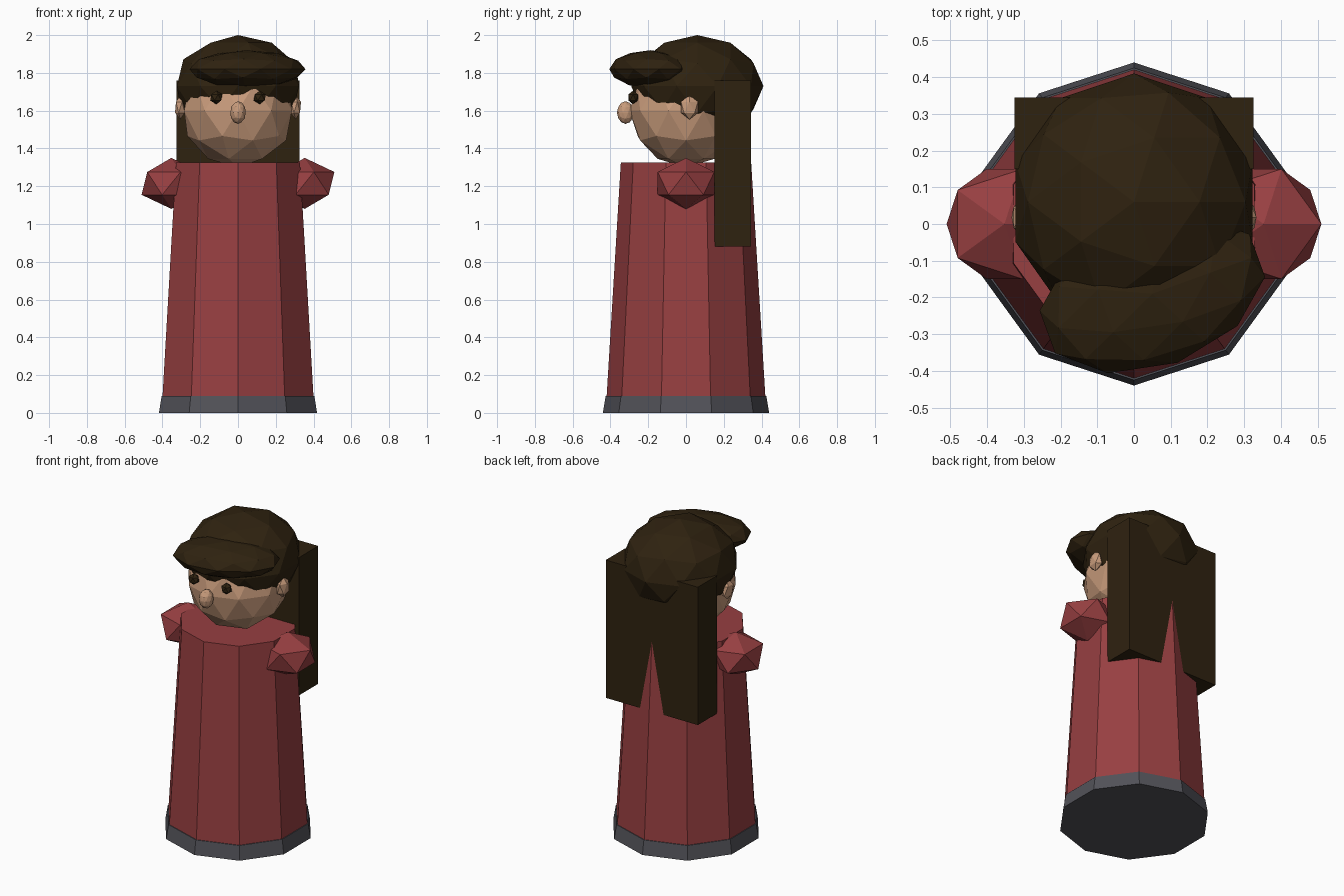
import bpy
import bmesh
import math
from mathutils import Matrix, Vector

cube = bpy.data.objects.get("Cube")
if cube:
    bpy.data.objects.remove(cube, do_unlink=True)


def material(name, rgb):
    mat = bpy.data.materials.new(name)
    color = (*rgb, 1)
    mat.diffuse_color = color
    mat.use_nodes = True
    shader = next(n for n in mat.node_tree.nodes if n.type == "BSDF_PRINCIPLED")
    shader.inputs["Base Color"].default_value = color
    shader.inputs["Roughness"].default_value = 0.9
    return mat


red = material("red cloth", (0.31, 0.05, 0.053))
grey = material("dark grey", (0.085, 0.085, 0.1))
skin = material("skin", (0.58, 0.33, 0.2))
brown = material("dark brown hair", (0.028, 0.016, 0.005))


def finish(name, bm, mat):
    mesh = bpy.data.meshes.new(name)
    bmesh.ops.recalc_face_normals(bm, faces=bm.faces)
    bm.to_mesh(mesh)
    bm.free()
    mesh.materials.append(mat)
    obj = bpy.data.objects.new(name, mesh)
    bpy.context.collection.objects.link(obj)
    return obj


def ball(name, center, radii, mat, detail=2, turn=0):
    """Faceted ellipsoid, turned about the vertical axis."""
    bm = bmesh.new()
    bmesh.ops.create_icosphere(bm, subdivisions=detail, radius=1)
    place = (Matrix.Translation(center)
             @ Matrix.Rotation(math.radians(turn), 4, "Z")
             @ Matrix.Diagonal((*radii, 1)))
    bmesh.ops.transform(bm, matrix=place, verts=bm.verts)
    return finish(name, bm, mat)


def tapered_drum(name, z0, r0, z1, r1, mat, sides=10):
    """Capped prism with a corner at the front and the back."""
    bm = bmesh.new()
    rings = []
    for z, r in ((z0, r0), (z1, r1)):
        angles = [math.tau * i / sides for i in range(sides)]
        rings.append([bm.verts.new((r * math.sin(a), r * math.cos(a), z)) for a in angles])
    for i in range(sides):
        j = (i + 1) % sides
        bm.faces.new((rings[0][i], rings[0][j], rings[1][j], rings[1][i]))
    for ring in rings:
        bm.faces.new(ring)
    return finish(name, bm, mat)


def box(name, low, high, mat):
    low, high = Vector(low), Vector(high)
    bm = bmesh.new()
    bmesh.ops.create_cube(bm, size=1)
    place = Matrix.Translation((low + high) / 2) @ Matrix.Diagonal((*(high - low), 1))
    bmesh.ops.transform(bm, matrix=place, verts=bm.verts)
    return finish(name, bm, mat)


# Robe and foot
tapered_drum("base", 0, 0.44, 0.09, 0.425, grey)
tapered_drum("robe", 0.09, 0.42, 1.325, 0.345, red)

# Head and face
ball("head", (0, 0, 1.6), (0.3, 0.3, 0.3), skin)
ball("nose", (0, -0.32, 1.59), (0.042, 0.046, 0.06), skin)

# Paired parts
for side, s in (("left", 1), ("right", -1)):
    ball(f"{side}_shoulder", (s * 0.353, 0, 1.215), (0.176, 0.176, 0.135), red, detail=1)
    ball(f"{side}_ear", (s * 0.305, 0.018, 1.618), (0.032, 0.053, 0.065), skin, detail=1)
    ball(f"{side}_eye", (s * 0.115, -0.28, 1.67), (0.036, 0.03, 0.036), brown, detail=1)

# Hair: crown, swept fringe and long back
ball("hair_crown", (0, 0.06, 1.73), (0.34, 0.35, 0.27), brown)
ball("hair_fringe", (0.05, -0.19, 1.82), (0.32, 0.2, 0.1), brown, turn=20)
box("hair_back", (-0.325, 0.15, 0.88), (0.325, 0.345, 1.76), brown)
